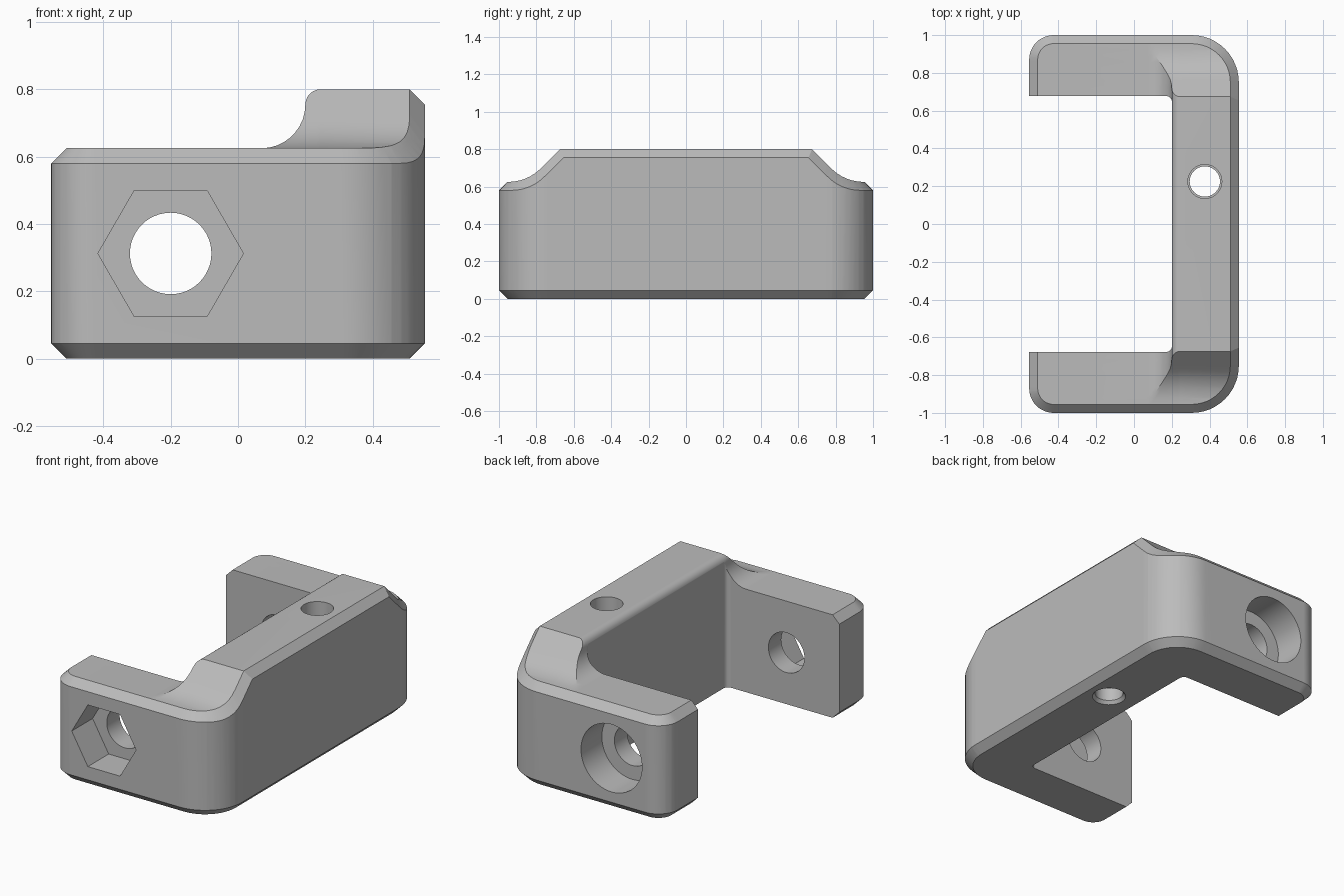
import bpy, bmesh, math
from mathutils import Matrix

cube = bpy.data.objects.get("Cube")
if cube:
    bpy.data.objects.remove(cube, do_unlink=True)

HIGH, LOW, CHAMFER = 0.80, 0.625, 0.045

grey = bpy.data.materials.new("plain grey")
grey.use_nodes = True
grey.diffuse_color = (0.5, 0.5, 0.5, 1)
grey.node_tree.nodes["Principled BSDF"].inputs["Base Color"].default_value = (0.5, 0.5, 0.5, 1)


def rounded_rect(x0, x1, y, r_left, r_right, steps=12):
    """Counter-clockwise outline, symmetric about y = 0."""
    pts = []
    corners = [(x1, -1, r_right, -90), (x1, 1, r_right, 0), (x0, 1, r_left, 90), (x0, -1, r_left, 180)]
    for x, side, r, start in corners:
        cx = x - r if x == x1 else x + r
        cy = side * (y - r)
        for i in range(steps + 1):
            a = math.radians(start + 90 * i / steps)
            pts.append((cx + r * math.cos(a), cy + r * math.sin(a)))
    return pts


def interpolate(table, t):
    if t <= table[0][0]:
        return table[0][1]
    for (a, za), (b, zb) in zip(table, table[1:]):
        if t <= b:
            return za + (zb - za) * (t - a) / (b - a)
    return table[-1][1]


def make_object(name, bm):
    bmesh.ops.recalc_face_normals(bm, faces=bm.faces[:])
    mesh = bpy.data.meshes.new(name)
    bm.to_mesh(mesh)
    bm.free()
    obj = bpy.data.objects.new(name, mesh)
    bpy.context.collection.objects.link(obj)
    return obj


def stack(name, loops):
    """Closed solid skinned over equal-length loops of points."""
    bm = bmesh.new()
    rings = [[bm.verts.new(p) for p in loop] for loop in loops]
    n = len(rings[0])
    for a, b in zip(rings, rings[1:]):
        for i in range(n):
            j = (i + 1) % n
            bm.faces.new((a[i], a[j], b[j], b[i]))
    bm.faces.new(rings[0][::-1])
    bm.faces.new(rings[-1])
    obj = make_object(name, bm)
    obj.hide_render = True
    return obj


def lathe(name, profile, sides, matrix):
    """Round or polygonal plug from (radius, height) pairs."""
    turn = [2 * math.pi * i / sides for i in range(sides)]
    obj = stack(name, [[(r * math.cos(a), r * math.sin(a), h) for a in turn] for r, h in profile])
    obj.data.transform(matrix)
    return obj


# Top profile across x: concave fillet up from the arm, then a rounded edge
x_table = [(0.07 + 0.13 * math.sin(math.radians(t)), 0.755 - 0.13 * math.cos(math.radians(t)))
           for t in range(0, 91, 10)]
x_table += [(0.245 - 0.045 * math.cos(math.radians(t)), 0.755 + 0.045 * math.sin(math.radians(t)))
            for t in range(15, 91, 15)]


# Top profile along y: 45 degree ramp easing into the flat arm
def ramp_y(z):
    if z > 0.6965:
        return 0.674 + HIGH - z
    return 0.95 - math.sqrt(max(0, 0.244 ** 2 - (0.869 - z) ** 2))


y_table = sorted((ramp_y(z), z) for x, z in x_table)


def top_height(x, y):
    return min(interpolate(x_table, x), interpolate(y_table, abs(y)))


# Flat plan of the body; z marks the chamfer band (1 outside, 0 inside)
bm = bmesh.new()
outer = [bm.verts.new((x, y, 1)) for x, y in rounded_rect(-0.555, 0.555, 1, 0.13, 0.25)]
c = CHAMFER
inner = [bm.verts.new((x, y, 0)) for x, y in
         rounded_rect(-0.555 + c, 0.555 - c, 1 - c, 0.13 - c, 0.25 - c)]
count = len(outer)
for i in range(count):
    j = (i + 1) % count
    bm.faces.new((outer[i], outer[j], inner[j], inner[i]))
bm.faces.new(inner)

# Cut the plan along the profile stations
cuts = [((x, 0, 0), (1, 0, 0)) for x, z in x_table]
for y in [p[0] for p in y_table] + [0.655]:
    cuts += [((0, s * y, 0), (0, 1, 0)) for s in (1, -1)]
for co, no in cuts:
    bmesh.ops.bisect_plane(bm, geom=bm.verts[:] + bm.edges[:] + bm.faces[:],
                           dist=1e-6, plane_co=co, plane_no=no)

# Underside copy and side walls
top_faces, top_verts = bm.faces[:], bm.verts[:]
rim = [e.link_loops[0] for e in bm.edges if len(e.link_faces) == 1]
rim = [(l.vert, l.link_loop_next.vert) for l in rim]
low = {v: bm.verts.new((v.co.x, v.co.y, CHAMFER * v.co.z)) for v in top_verts}
for f in top_faces:
    bm.faces.new([low[v] for v in reversed(f.verts)])
for a, b in rim:
    bm.faces.new((b, a, low[a], low[b]))

# Raise the top, with the chamfer band dropping to the outer wall
for v in top_verts:
    band = v.co.z
    v.co.z = top_height(v.co.x, abs(v.co.y) + 0.0186 * band) - CHAMFER * band

# Split crease cells along the line where the two profiles meet
for f in top_faces:
    if len(f.verts) == 4:
        vs = list(f.verts)
        zs = sorted(v.co.z for v in vs)
        if zs[2] - zs[0] < 1e-5 and zs[3] - zs[2] > 1e-4:
            k = max(range(4), key=lambda i: vs[i].co.z)
            bmesh.utils.face_split(f, vs[k], vs[(k + 2) % 4])
bmesh.ops.triangulate(bm, faces=[f for f in bm.faces if len(f.verts) > 3])
bracket = make_object("bracket_body", bm)
bracket.data.materials.append(grey)

# Cutters: slot between the arms, cross bolt hole, nut pocket, head recess, spine hole
slot = rounded_rect(-1.0, 0.201, 0.677, 0.03, 0.03, 6)
along_y = Matrix.Translation((-0.2, 0, 0.3125)) @ Matrix.Rotation(-math.pi / 2, 4, "X")
upright = Matrix.Translation((0.375, 0.225, 0))
cutters = [
    stack("slot_cutter", [[(x, y, z) for x, y in slot] for z in (-0.5, 1.5)]),
    lathe("bolt_hole_cutter", [(0.121, -1.3), (0.121, 1.3)], 48, along_y),
    lathe("nut_pocket_cutter", [(0.216, -1.2), (0.216, -0.80)], 6, along_y),
    lathe("bolt_head_cutter", [(0.205, 0.80), (0.205, 1.2)], 64, along_y),
    lathe("spine_hole_cutter", [(0.11, -0.02), (0.08, 0.02), (0.08, 0.1), (0.09, 0.1001), (0.09, 1.0)],
          40, upright),
]
for cutter in cutters:
    mod = bracket.modifiers.new(cutter.name, "BOOLEAN")
    mod.operation = "DIFFERENCE"
    mod.solver = "EXACT"
    mod.object = cutter

bpy.ops.object.select_all(action="DESELECT")
bpy.context.view_layer.objects.active = bracket
bracket.select_set(True)
bpy.ops.object.convert(target="MESH")
for cutter in cutters:
    bpy.data.objects.remove(cutter, do_unlink=True)

# Smooth rounds, crisp chamfers
bpy.ops.object.shade_smooth_by_angle(angle=math.radians(30))
weighted = bracket.modifiers.new("even_shading", "WEIGHTED_NORMAL")
weighted.keep_sharp = True
